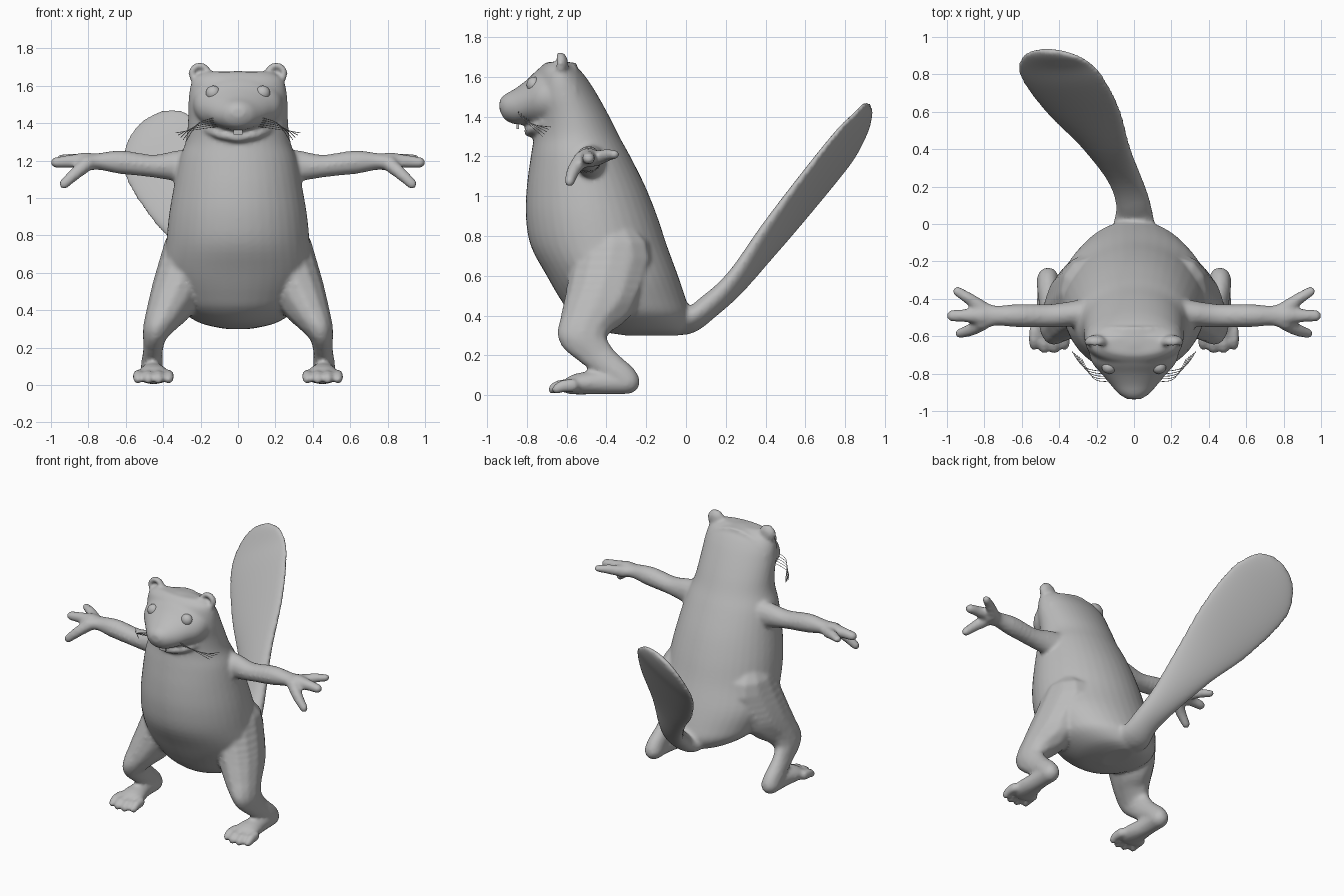
import bpy, bmesh, math
from mathutils import Vector, Matrix

cube = bpy.data.objects.get("Cube")
if cube:
    bpy.data.objects.remove(cube)

fur = bpy.data.materials.new("plain grey")
fur.use_nodes = True
grey = (0.5, 0.5, 0.5, 1)
fur.diffuse_color = grey
fur.node_tree.nodes["Principled BSDF"].inputs["Base Color"].default_value = grey


def spline(points, steps):
    """Smoothly interpolate tuples of any length."""
    out, last = [], len(points) - 1
    for i in range(last):
        a, b = points[max(i - 1, 0)], points[i]
        c, d = points[i + 1], points[min(i + 2, last)]
        for k in range(steps):
            t = k / steps
            out.append(tuple(
                q + t * ((r - p) / 2 + t * ((2 * p - 5 * q + 4 * r - s) / 2
                                            + t * (3 * q - p - 3 * r + s) / 2))
                for p, q, r, s in zip(a, b, c, d)))
    return out + [points[-1]]


def loft(bm, sections, sides=40):
    """Skin rings given as centre, half width vector, half depth vector."""
    angles = [math.tau * k / sides for k in range(sides)]
    rings = [[bm.verts.new(c + u * math.cos(a) + v * math.sin(a)) for a in angles]
             for c, u, v in sections]
    for low, high in zip(rings, rings[1:]):
        for k in range(sides):
            n = (k + 1) % sides
            bm.faces.new((low[k], low[n], high[n], high[k]))
    bm.faces.new(rings[0][::-1])
    bm.faces.new(rings[-1])


def blob(bm, x, y, z, rx, ry, rz, sides=12):
    """Ellipsoid lofted from bottom to top."""
    rows = sides // 2 + 1
    sections = []
    for k in range(rows):
        a = math.pi * (k + .3) / (rows - .4)
        r = math.sin(a)
        sections.append((Vector((x, y, z - rz * math.cos(a))),
                         Vector((rx * r, 0, 0)), Vector((0, ry * r, 0))))
    loft(bm, sections, sides)


def chain(bm, points, side=1, steps=5):
    for x, *rest in spline(points, steps):
        blob(bm, side * x, *rest)


def finish(name, bm, smooth=True):
    bmesh.ops.recalc_face_normals(bm, faces=bm.faces)
    for f in bm.faces:
        f.smooth = smooth
    mesh = bpy.data.meshes.new(name)
    bm.to_mesh(mesh)
    bm.free()
    mesh.materials.append(fur)
    obj = bpy.data.objects.new(name, mesh)
    bpy.context.collection.objects.link(obj)
    return obj


skin = bmesh.new()

# Torso and skull: height, front, back, half width
torso = [(.30, -.30, -.04, .07), (.33, -.46, 0, .2), (.40, -.57, .02, .31),
         (.48, -.63, 0, .36), (.6, -.70, -.04, .40), (.75, -.78, -.095, .385),
         (.9, -.805, -.145, .37), (1.05, -.80, -.205, .345), (1.2, -.78, -.28, .315),
         (1.3, -.765, -.335, .28), (1.4, -.765, -.385, .268), (1.5, -.78, -.44, .265),
         (1.58, -.765, -.49, .258), (1.64, -.74, -.54, .235), (1.675, -.70, -.60, .17)]
loft(skin, [(Vector((0, (f + b) / 2, z)), Vector((w, 0, 0)), Vector((0, (b - f) / 2, 0)))
            for z, f, b, w in spline(torso, 4)])

# Muzzle: depth, bottom, top, half width
muzzle = [(-.55, 1.32, 1.67, .25), (-.66, 1.325, 1.678, .245), (-.74, 1.345, 1.64, .225),
          (-.80, 1.36, 1.585, .175), (-.86, 1.362, 1.54, .125), (-.91, 1.385, 1.512, .08),
          (-.937, 1.43, 1.485, .035)]
loft(skin, [(Vector((0, y, (a + b) / 2)), Vector((w, 0, 0)), Vector((0, 0, (b - a) / 2)))
            for y, a, b, w in spline(muzzle, 4)])
blob(skin, 0, -.90, 1.46, .06, .04, .04)

# Tail: left edge, right edge, half thickness
tail = [(-.13, -.15, .40, .13, -.15, .46, .12), (-.11, 0, .345, .11, 0, .40, .065),
        (-.095, .11, .41, .08, .13, .49, .058), (-.145, .25, .51, .035, .25, .63, .05),
        (-.29, .43, .70, -.02, .40, .86, .045), (-.45, .58, .87, -.075, .61, 1.14, .04),
        (-.58, .74, 1.06, -.155, .77, 1.34, .035), (-.62, .84, 1.19, -.22, .85, 1.42, .03),
        (-.58, .91, 1.33, -.31, .90, 1.47, .024), (-.50, .93, 1.42, -.41, .925, 1.465, .012)]
paddle = []
rows = spline(tail, 5)
mids = [(Vector(r[:3]) + Vector(r[3:6])) / 2 for r in rows]
for i, r in enumerate(rows):
    half = (Vector(r[3:6]) - Vector(r[:3])) / 2
    along = mids[min(i + 1, len(mids) - 1)] - mids[max(i - 1, 0)]
    paddle.append((mids[i], half, half.cross(along).normalized() * r[6]))
loft(skin, paddle)

for s in (1, -1):
    # Arm and palm
    chain(skin, [(.20, -.47, 1.16, .1, .09, .11), (.32, -.48, 1.17, .07, .072, .085),
                 (.45, -.49, 1.17, .06, .065, .062), (.62, -.49, 1.19, .06, .064, .064),
                 (.74, -.49, 1.195, .05, .056, .046), (.81, -.49, 1.19, .05, .08, .045)], s)
    # Fingers
    chain(skin, [(.81, -.45, 1.19, .04, .04, .04), (.88, -.40, 1.205, .033, .033, .033),
                 (.945, -.36, 1.21, .027, .027, .024)], s)
    chain(skin, [(.81, -.49, 1.2, .05, .05, .045), (.90, -.49, 1.195, .036, .037, .036),
                 (.97, -.49, 1.19, .033, .033, .03)], s)
    chain(skin, [(.81, -.53, 1.18, .04, .04, .04), (.87, -.565, 1.13, .035, .035, .035),
                 (.93, -.585, 1.075, .028, .028, .028)], s)
    # Thigh, shin and heel
    chain(skin, [(.25, -.37, .68, .16, .21, .2), (.33, -.42, .5, .135, .19, .16),
                 (.39, -.49, .38, .105, .145, .1), (.44, -.52, .29, .07, .125, .08),
                 (.453, -.45, .2, .055, .10, .065), (.46, -.34, .11, .06, .085, .06),
                 (.46, -.30, .068, .062, .07, .062)], s)
    # Foot and toes
    chain(skin, [(.46, -.30, .065, .06, .07, .06), (.46, -.42, .064, .062, .07, .06),
                 (.453, -.53, .058, .085, .07, .055), (.45, -.58, .045, .09, .05, .04)], s)
    for k in range(4):
        x = .37 + .055 * k
        tip = -.65 - .02 * (k in (1, 2))
        chain(skin, [(x, -.57, .05, .028, .03, .035), (x, tip + .03, .045, .03, .03, .032),
                     (x, tip, .03, .026, .026, .024)], s, 3)
    # Ear rim and cupped centre
    for k in range(14):
        a = math.tau * k / 14
        blob(skin, s * (.205 + .043 * math.cos(a)), -.63, 1.665 + .043 * math.sin(a),
             .019, .024, .019)
    blob(skin, s * .205, -.61, 1.665, .045, .018, .045)
    # Lower jaw
    chain(skin, [(0, -.785, 1.322, .03, .032, .026), (.09, -.765, 1.338, .03, .03, .026),
                 (.155, -.715, 1.365, .026, .028, .024), (.19, -.67, 1.395, .02, .02, .02)], s)

body = finish("body", skin)
remesh = body.modifiers.new("blend", 'REMESH')
remesh.mode = 'VOXEL'
remesh.voxel_size = .012
remesh.use_smooth_shade = True
relax = body.modifiers.new("relax", 'SMOOTH')
relax.factor = .5
relax.iterations = 6

for s, label in ((1, "left"), (-1, "right")):
    # Eyes
    bm = bmesh.new()
    blob(bm, s * .132, -.765, 1.56, .04, .036, .04, 24)
    finish(label + "_eye", bm)

    # Front teeth
    bm = bmesh.new()
    m = Matrix.Translation((s * .012, -.845, 1.358)) @ Matrix.Diagonal((.022, .012, .04, 1))
    bmesh.ops.create_cube(bm, size=1, matrix=m)
    finish(label + "_tooth", bm, False)

    # Whiskers
    curve = bpy.data.curves.new(label + "_whiskers", 'CURVE')
    curve.dimensions = '3D'
    curve.bevel_depth = .0018
    curve.bevel_resolution = 0
    for k in range(5):
        path = spline([(.11, -.84 + .012 * k, 1.43 - .012 * k),
                       (.21 + .012 * k, -.83 + .015 * k, 1.40 - .01 * k),
                       (.28 + .013 * k, -.72 + .01 * k, 1.30 + .012 * k)], 6)
        line = curve.splines.new('POLY')
        line.points.add(len(path) - 1)
        for p, (x, y, z) in zip(line.points, path):
            p.co = (s * x, y, z, 1)
    curve.materials.append(fur)
    whiskers = bpy.data.objects.new(label + "_whiskers", curve)
    bpy.context.collection.objects.link(whiskers)
